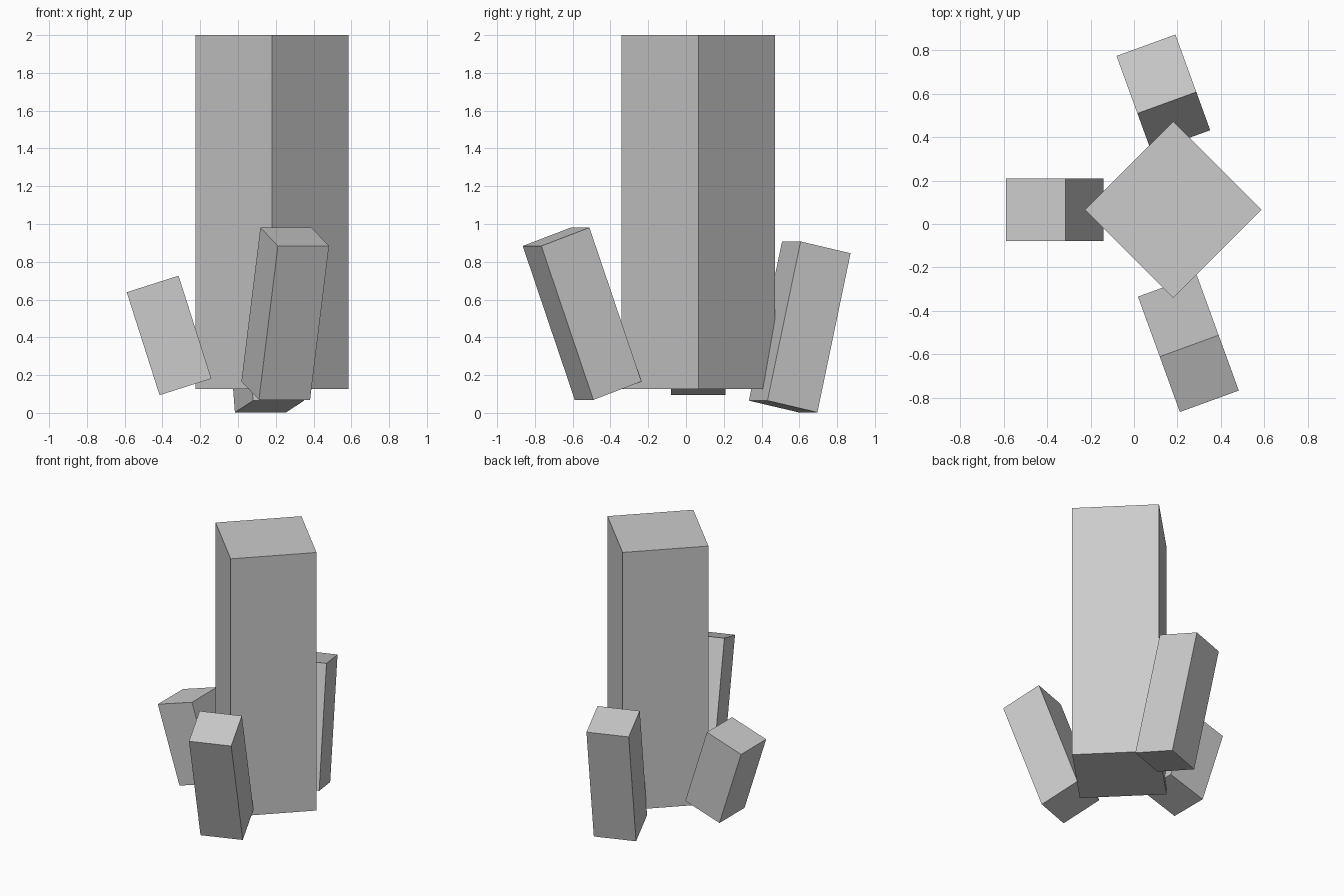
import bpy
from math import radians
from mathutils import Matrix

cube = bpy.data.objects.get("Cube")
if cube:
    bpy.data.objects.remove(cube, do_unlink=True)

stone = bpy.data.materials.new("grey_stone")
stone.use_nodes = True
grey = (0.6, 0.6, 0.6, 1)
stone.diffuse_color = grey
stone.node_tree.nodes["Principled BSDF"].inputs["Base Color"].default_value = grey


def block(name, centre, width, height, heading, lean):
    """Square pillar whose top leans towards the given compass heading."""
    bpy.ops.mesh.primitive_cube_add(size=1)
    ob = bpy.context.object
    ob.name = name
    ob.data.materials.append(stone)
    ob.matrix_world = (Matrix.Translation(centre)
                       @ Matrix.Rotation(radians(heading), 4, "Z")
                       @ Matrix.Rotation(radians(lean), 4, "Y")
                       @ Matrix.Diagonal((width, width, height, 1)))
    return ob


# Tall upright column, turned corner-on
block("main_column", (0.18, 0.065, 1.063), 0.574, 1.875, 45, 0)

# Shorter blocks leaning outwards around its base
block("right_block", (-0.365, 0.065, 0.41), 0.288, 0.572, 180, 17.7)
block("front_block", (0.25, -0.55, 0.525), 0.288, 0.866, -70, 19.8)
block("back_block", (0.135, 0.602, 0.455), 0.288, 0.863, 110, 12.5)
